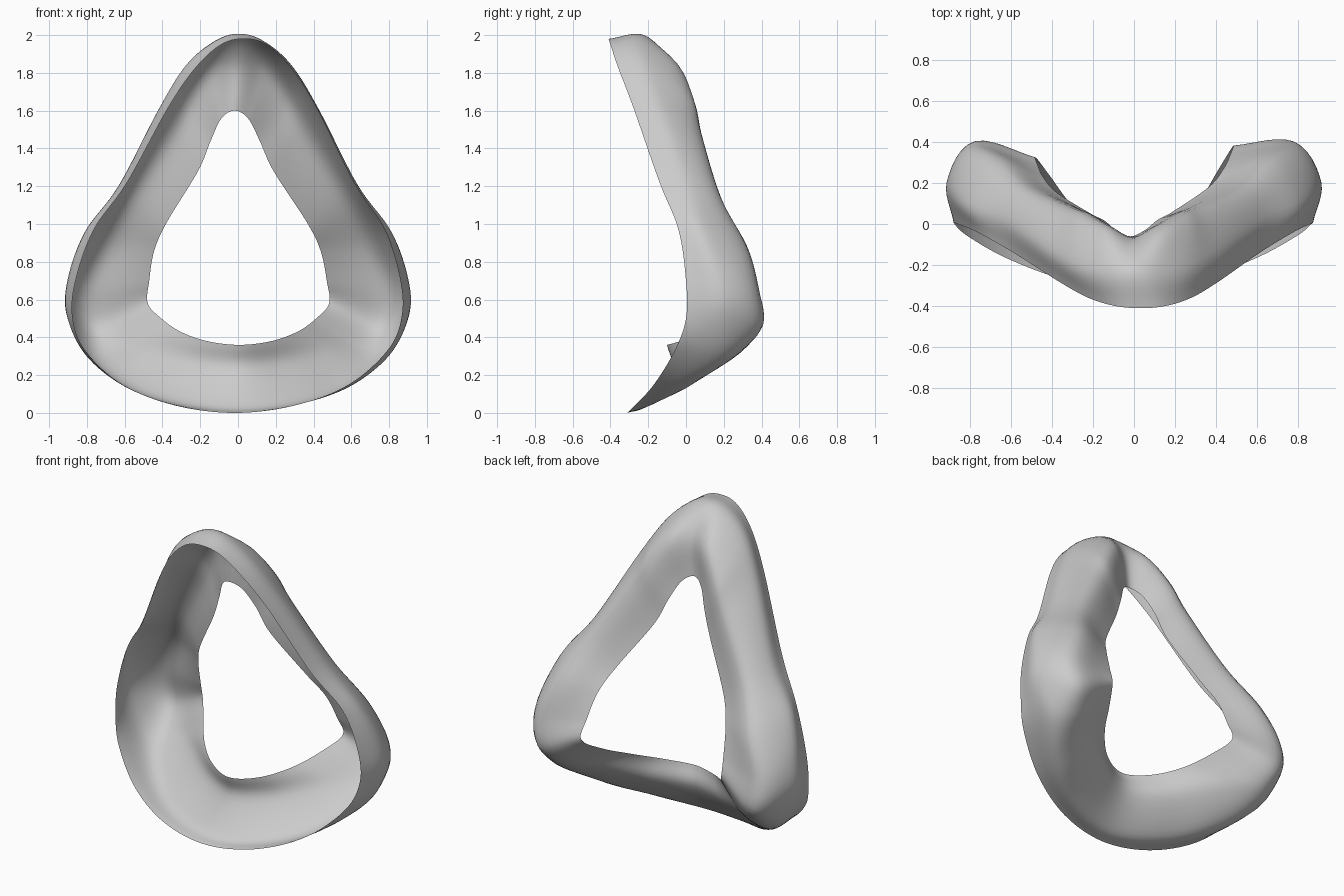
import bpy
import bmesh
from mathutils import Vector

default_cube = bpy.data.objects.get("Cube")
if default_cube:
    bpy.data.objects.remove(default_cube, do_unlink=True)

STEPS_ALONG = 8    # smooth steps between two stations of a rail
STEPS_ACROSS = 6   # smooth steps between two neighbouring rails
SWAY_HEIGHT = 0.7  # height at which a swaying rail stays centred

# Left half of each rail, running from the top centre to the bottom centre
front_rim = [
    (0, -.41, 1.98), (.12, -.4, 1.95), (.25, -.36, 1.83), (.39, -.28, 1.62),
    (.6, -.14, 1.22), (.77, -.04, .97), (.86, 0, .7), (.87, 0, .5),
    (.8, -.06, .33), (.6, -.17, .15), (.32, -.27, .04), (0, -.31, 0)]
outer_wall = [
    (0, -.22, 2), (.13, -.22, 1.96), (.28, -.19, 1.83), (.42, -.11, 1.6),
    (.63, .03, 1.2), (.81, .11, .95), (.9, .19, .7), (.9, .21, .51),
    (.79, .2, .3), (.58, .03, .15), (.32, -.13, .07), (0, -.21, .04)]
back_crest = [
    (0, -.08, 1.84), (.13, -.02, 1.81), (.25, .04, 1.66), (.34, .08, 1.48),
    (.54, .18, 1.15), (.69, .32, .88), (.78, .38, .65), (.76, .4, .46),
    (.66, .31, .35), (.48, .17, .31), (.25, .01, .25), (0, -.08, .23)]
inner_lip = [
    (0, -.06, 1.6), (.07, -.03, 1.56), (.13, .02, 1.44), (.2, .06, 1.28),
    (.37, .18, 1.01), (.44, .27, .86), (.47, .34, .7), (.48, .38, .58),
    (.41, .27, .5), (.31, .11, .43), (.17, -.03, .38), (0, -.1, .36)]


def spline(p0, p1, p2, p3, t):
    """Smooth curve from p1 to p2 with its neighbours as guides."""
    return p1 + 0.5 * t * (p2 - p0 + t * (2 * p0 - 5 * p1 + 4 * p2 - p3
                                          + t * (3 * (p1 - p2) + p3 - p0)))


def closed_rail(half, sway=0, right_depth=1):
    """Mirror half a rail into a loop, lean it sideways and round it."""
    left = [Vector(p) for p in half]
    right = [Vector((-p.x, p.y * (right_depth if p.y > 0 else 1), p.z))
             for p in reversed(left[1:-1])]
    loop = left + right
    for p in loop:
        p.x += sway * (p.z - SWAY_HEIGHT)
    n = len(loop)
    return [spline(loop[i - 1], loop[i], loop[(i + 1) % n], loop[(i + 2) % n],
                   s / STEPS_ALONG)
            for i in range(n) for s in range(STEPS_ALONG)]


def section(points):
    """Round the open cross-section from the front rim to the inner lip."""
    first = 2 * points[0] - points[1]
    last = 2 * points[-1] - points[-2]
    p = [first] + points + [last]
    out = [spline(*p[i:i + 4], s / STEPS_ACROSS)
           for i in range(len(points) - 1) for s in range(STEPS_ACROSS)]
    return out + [points[-1]]


# Cushion: a thin open shell lofted through the four rails
rails = [closed_rail(front_rim, sway=0.025),
         closed_rail(outer_wall),
         closed_rail(back_crest),
         closed_rail(inner_lip, sway=-0.02, right_depth=0.85)]
bm = bmesh.new()
rings = [[bm.verts.new(p) for p in section(list(station))]
         for station in zip(*rails)]
for i, ring in enumerate(rings):
    following = rings[(i + 1) % len(rings)]
    for j in range(len(ring) - 1):
        bm.faces.new((ring[j], ring[j + 1], following[j + 1], following[j]))
bmesh.ops.recalc_face_normals(bm, faces=bm.faces)
mesh = bpy.data.meshes.new("cushion_shell")
bm.to_mesh(mesh)
bm.free()

# Plain grey finish
grey = bpy.data.materials.new("soft_grey")
grey.use_nodes = True
colour = (0.6, 0.6, 0.6, 1)
grey.diffuse_color = colour
grey.node_tree.nodes["Principled BSDF"].inputs["Base Color"].default_value = colour
mesh.materials.append(grey)

cushion = bpy.data.objects.new("cushion_shell", mesh)
bpy.context.collection.objects.link(cushion)
bpy.context.view_layer.objects.active = cushion
cushion.select_set(True)
bpy.ops.object.shade_smooth()
